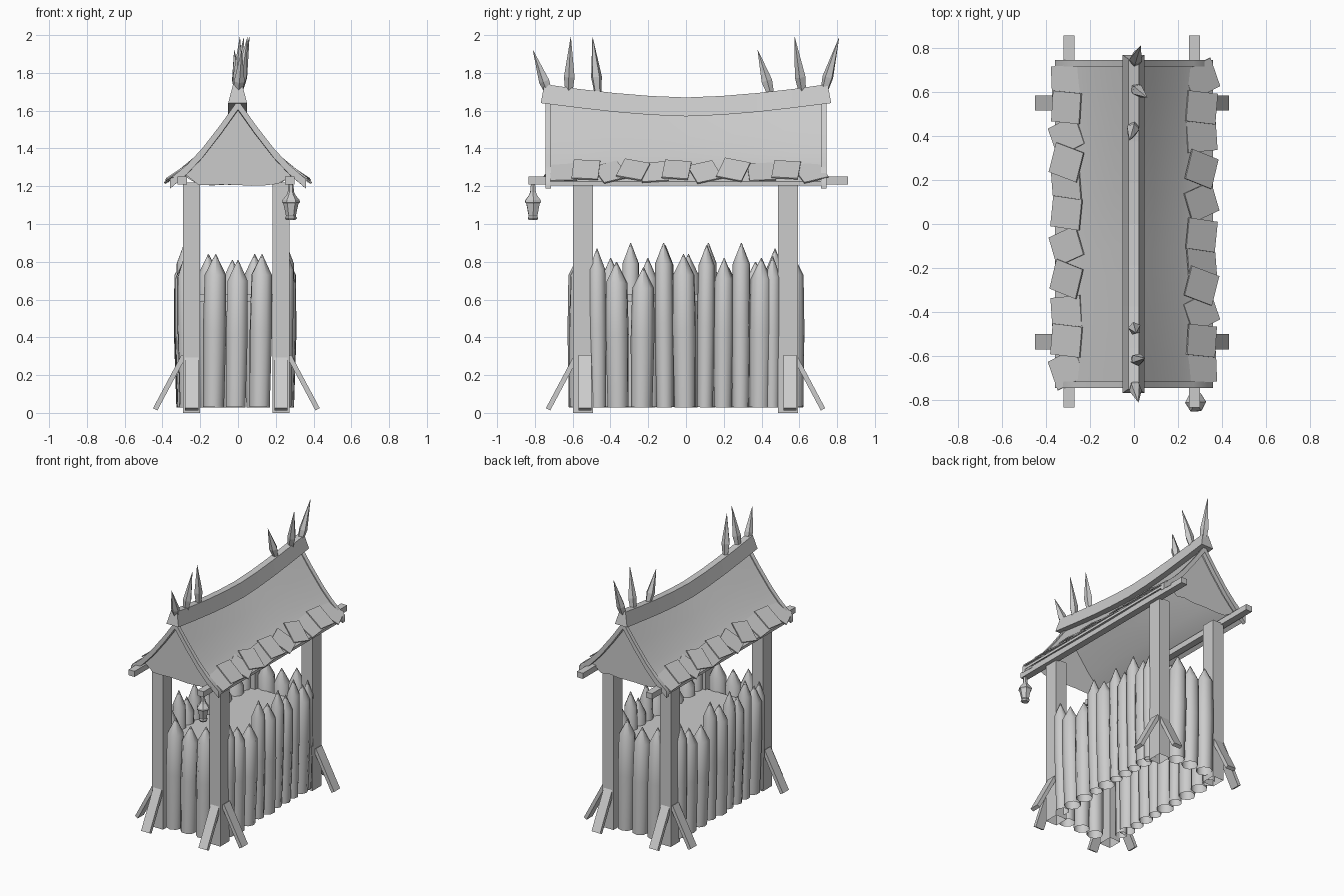
import bpy, bmesh, math, random
from mathutils import Vector, Matrix

random.seed(4)
if "Cube" in bpy.data.objects:
    bpy.data.objects.remove(bpy.data.objects["Cube"], do_unlink=True)

grey = bpy.data.materials.new("plain_grey")
grey.use_nodes = True
grey.diffuse_color = (0.6, 0.6, 0.6, 1)
grey.node_tree.nodes["Principled BSDF"].inputs["Base Color"].default_value = (0.6, 0.6, 0.6, 1)


def finish(name, bm, smooth=False):
    bmesh.ops.recalc_face_normals(bm, faces=bm.faces[:])
    mesh = bpy.data.meshes.new(name)
    bm.to_mesh(mesh)
    bm.free()
    mesh.materials.append(grey)
    ob = bpy.data.objects.new(name, mesh)
    bpy.context.collection.objects.link(ob)
    if smooth:
        bpy.ops.object.select_all(action='DESELECT')
        ob.select_set(True)
        bpy.context.view_layer.objects.active = ob
        bpy.ops.object.shade_smooth_by_angle(angle=math.radians(50))


def loft(bm, rings, open_start=False):
    """Bridge successive rings of points and close the ends."""
    rows = [[bm.verts.new(p) for p in ring] for ring in rings]
    n = len(rows[0])
    for a, b in zip(rows, rows[1:]):
        for i in range(n):
            j = (i + 1) % n
            bm.faces.new((a[i], a[j], b[j], b[i]))
    if not open_start:
        bm.faces.new(rows[0])
    bm.faces.new(rows[-1])


def spindle(name, base, tip, profile, sides, smooth=False, hollow=False):
    """Revolved profile of (fraction, radius) running from base to tip."""
    base, tip = Vector(base), Vector(tip)
    turn = (tip - base).to_track_quat('Z', 'Y')
    spin = random.random()
    bm = bmesh.new()
    rings = []
    for f, r in profile:
        c = base.lerp(tip, f)
        rings.append([c + turn @ Vector((r * math.cos(a), r * math.sin(a), 0))
                      for a in (spin + math.tau * i / sides for i in range(sides))])
    loft(bm, rings, hollow)
    finish(name, bm, smooth)


def box(name, centre, size, matrix=Matrix(), hollow=False):
    bm = bmesh.new()
    bmesh.ops.create_cube(bm, size=1)
    if hollow:
        under = [f for f in bm.faces if f.normal.z < -0.5]
        bmesh.ops.delete(bm, geom=under, context='FACES_ONLY')
    bm.transform(Matrix.Translation(centre) @ matrix @ Matrix.Diagonal((*size, 1)))
    finish(name, bm)


# Corner posts, each with two leaning braces
for px in (-0.245, 0.228):
    for py in (-0.545, 0.54):
        sx, sy = math.copysign(1, px), math.copysign(1, py)
        box("corner_post", (px, py, 0.61), (0.09, 0.106, 1.22), hollow=True)
        box("side_brace", (px + sx * 0.118, py + 0.01, 0.16), (0.026, 0.07, 0.32),
            Matrix.Rotation(-sx * 0.49, 4, 'Y'))
        box("end_brace", (px, py + sy * 0.11, 0.16), (0.07, 0.026, 0.32),
            Matrix.Rotation(sy * 0.49, 4, 'X'))

# Eave beams
for bx in (-0.295, 0.275):
    box("eave_beam", (bx, 0.012, 1.23), (0.05, 1.69, 0.042))


# Palisade of sharpened stakes, the two halves matching under a half turn
def stake(x, y, top, radius):
    height = top - 0.03
    lean = random.uniform(-0.012, 0.012)
    for s in (1, -1):
        spindle("stake", (s * x - 0.015, s * y, 0.03), (s * (x + 0.012) - 0.015, s * (y + lean), top),
                [(0, radius * 0.9), (0.5, radius), (1 - 0.11 / height, radius * 0.92), (1, 0.002)],
                8, True, True)


side_stakes = ((-0.465, 0.87, 0.05), (-0.36, 0.8, 0.063), (-0.235, 0.77, 0.063), (-0.112, 0.9, 0.05),
               (-0.005, 0.84, 0.065), (0.1, 0.89, 0.047), (0.195, 0.82, 0.053), (0.29, 0.9, 0.05),
               (0.39, 0.82, 0.06), (0.455, 0.83, 0.045))
for y, top, radius in side_stakes:
    stake(0.255, y, top, radius)
for x, top in ((-0.115, 0.84), (0.003, 0.81), (0.13, 0.84)):
    stake(x, -0.565, top, 0.062)

# Inner counter
box("counter", (-0.015, 0, 0.61), (0.5, 1.02, 0.04))

# Sagging roof: a flared slope that dips towards the middle
SLOPE = ((0.0, 1.575), (0.09, 1.465), (0.19, 1.355), (0.27, 1.285), (0.36, 1.225))


def sag(y):
    return 0.07 * (abs(y) / 0.75) ** 1.6


def slope_z(x, y):
    x = abs(x)
    for (x0, z0), (x1, z1) in zip(SLOPE, SLOPE[1:]):
        if x <= x1:
            z = z0 + (z1 - z0) * (x - x0) / (x1 - x0)
            return z + sag(y) * (1 - x / 0.36)


def roof_strip(name, y0, y1, steps, lift, thick):
    outline = [(-x, z) for x, z in reversed(SLOPE)] + list(SLOPE[1:])
    bm = bmesh.new()
    rings = []
    for k in range(steps + 1):
        y = y0 + (y1 - y0) * k / steps
        top = [Vector((x, y, slope_z(x, y) + lift)) for x, z in outline]
        rings.append(top + [p - Vector((0, 0, thick)) for p in reversed(top)])
    loft(bm, rings)
    finish(name, bm, True)


roof_strip("roof_sheet", -0.72, 0.72, 12, 0, 0.02)
for s in (-1, 1):
    roof_strip("barge_board", s * 0.715, s * 0.745, 1, 0.012, 0.05)

# Gable cloths with a ragged lower hem
for s in (-1, 1):
    bm = bmesh.new()
    y = s * 0.70
    xs = [-0.28 + 0.07 * i for i in range(9)]
    upper = [bm.verts.new((x, y, slope_z(x, y) - 0.01)) for x in xs]
    lower = [bm.verts.new((x, y, (1.25 if abs(x) > 0.25 else 1.2) + random.uniform(0, 0.015))) for x in xs]
    for i in range(8):
        bm.faces.new((upper[i], upper[i + 1], lower[i + 1], lower[i]))
    finish("gable_cloth", bm)

# Loose shingles along both eaves: (y, twist), matching under a half turn
shingles = ((-0.65, 0.05), (-0.53, -0.08), (-0.4, 0.4), (-0.28, -0.3), (-0.17, 0.1), (-0.05, -0.12),
            (0.1, 0.35), (0.25, -0.3), (0.4, 0.08), (0.53, -0.1), (0.66, 0.4))
for i, (y, twist) in enumerate(shingles):
    tilt = Matrix.Rotation(random.uniform(0.58, 0.7), 4, 'Y') @ Matrix.Rotation(twist, 4, 'Z')
    place = Vector((0.307, y, 1.275 + 0.012 * (i % 2)))
    for turn in (0, math.pi):
        half = Matrix.Rotation(turn, 4, 'Z')
        box("shingle", half @ place, (0.16, 0.14, 0.008), half @ tilt)

# Ridge cap
bm = bmesh.new()
rings = []
for k in range(9):
    y = -0.75 + 1.5 * k / 8
    low, high = 1.57 + sag(y), 1.67 + sag(y)
    end = 1.025 if k in (0, 8) else 1
    rings.append([(-0.052, y * end, low), (0.048, y * end, low), (0.022, y, high), (-0.026, y, high)])
loft(bm, rings)
finish("ridge_cap", bm)

# Ridge spikes
spikes = ((-0.72, -0.81, 1.92, 0.02), (-0.62, -0.61, 1.99, 0.05), (-0.465, -0.495, 1.99, 0.01),
          (0.45, 0.38, 1.92, -0.02), (0.62, 0.575, 1.99, 0.06), (0.725, 0.81, 1.985, 0.03))
for y0, y1, top, x1 in spikes:
    spindle("ridge_spike", (0, y0, 1.68), (x1, y1, top),
            [(0, 0.018), (0.32, 0.03), (0.65, 0.016), (1, 0.001)], 5)

# Hanging lantern
spindle("lantern", (0.28, -0.81, 1.02), (0.28, -0.81, 1.21),
        [(0, 0.024), (0.06, 0.032), (0.12, 0.026), (0.46, 0.04), (0.5, 0.048),
         (0.56, 0.046), (0.7, 0.024), (0.78, 0.017), (0.95, 0.014), (1, 0.012)], 6)
